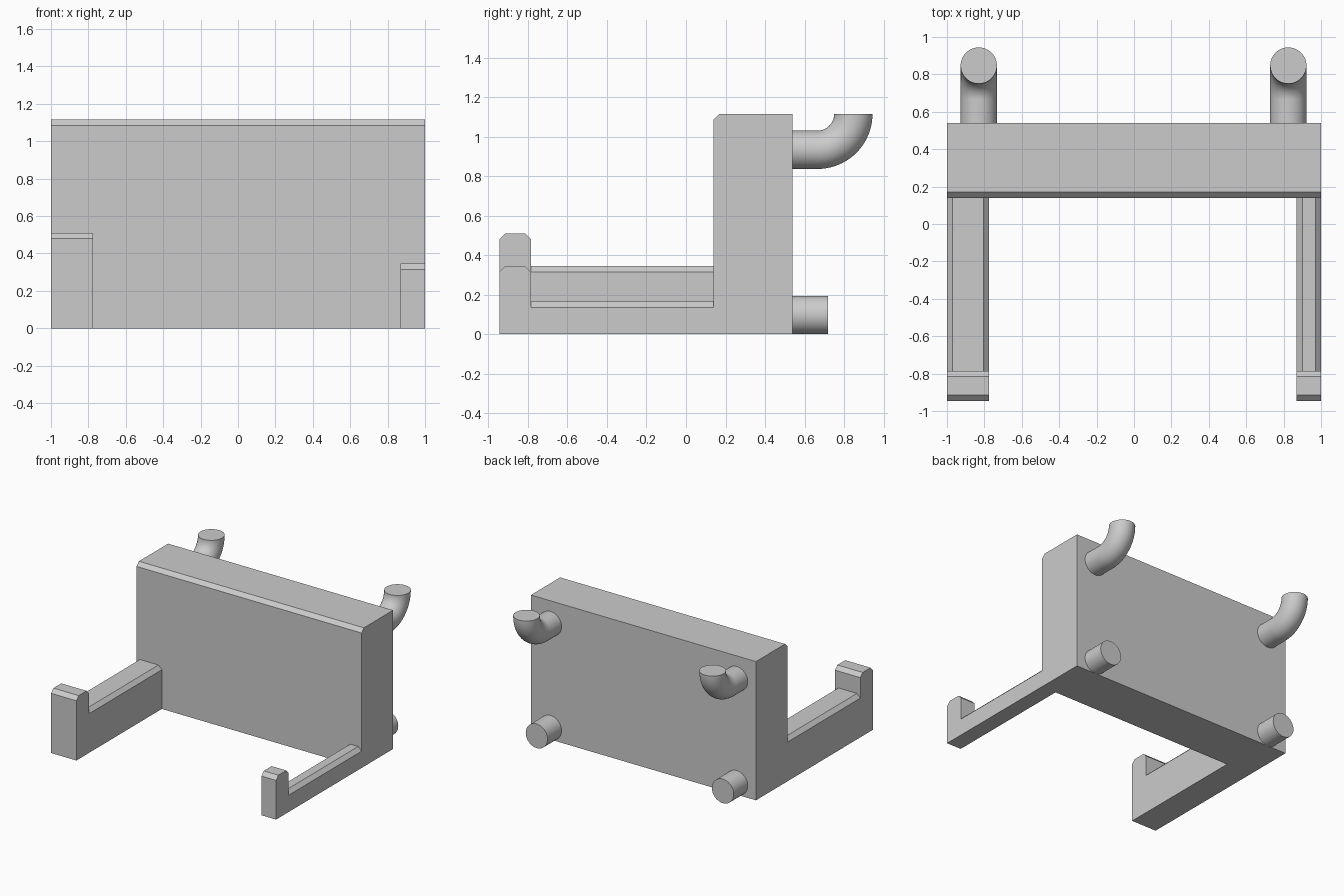
import bpy, bmesh
from math import pi
from mathutils import Matrix, Vector

cube = bpy.data.objects.get("Cube")
if cube:
    bpy.data.objects.remove(cube, do_unlink=True)

grey = bpy.data.materials.new("plain grey")
grey.use_nodes = True
GREY = (0.6, 0.6, 0.6, 1)
grey.diffuse_color = GREY
grey.node_tree.nodes["Principled BSDF"].inputs["Base Color"].default_value = GREY

CHAMFER = 0.03
FRONT, TIP_BACK, PANEL_FRONT, PANEL_BACK = -0.945, -0.785, 0.14, 0.54
HEIGHT = 1.115
RADIUS, BEND = 0.097, 0.182


def finish(name, bm, smooth=False):
    bmesh.ops.recalc_face_normals(bm, faces=bm.faces)
    mesh = bpy.data.meshes.new(name)
    bm.to_mesh(mesh)
    bm.free()
    mesh.materials.append(grey)
    obj = bpy.data.objects.new(name, mesh)
    bpy.context.collection.objects.link(obj)
    if smooth:
        bpy.ops.object.select_all(action='DESELECT')
        obj.select_set(True)
        bpy.context.view_layer.objects.active = obj
        bpy.ops.object.shade_smooth_by_angle(angle=pi / 5)
    return obj


def prism(name, points, direction):
    """Extrude a flat outline along a direction."""
    bm = bmesh.new()
    face = bm.faces.new([bm.verts.new(p) for p in points])
    new = bmesh.ops.extrude_face_region(bm, geom=[face], use_keep_orig=True)["geom"]
    moved = [g for g in new if isinstance(g, bmesh.types.BMVert)]
    bmesh.ops.translate(bm, verts=moved, vec=direction)
    return finish(name, bm)


def chamfered(a, b, top, c=CHAMFER):
    """Rectangle outline from the floor with both top corners cut."""
    return [(a, 0), (b, 0), (b, top - c), (b - c, top), (a + c, top), (a, top - c)]


def arm(side, x0, x1, top, tip_top):
    outline = [(x, TIP_BACK, z) for x, z in chamfered(x0, x1, top)]
    prism(side + "_arm", outline, (0, PANEL_FRONT - TIP_BACK, 0))
    outline = [(x0, y, z) for y, z in chamfered(FRONT, TIP_BACK, tip_top)]
    prism(side + "_arm_lip", outline, (x1 - x0, 0, 0))


def peg(name, x, z, length, hooked=False):
    """Round peg out of the panel back, optionally bending upward."""
    bm = bmesh.new()
    place = Matrix.Translation((x, PANEL_BACK, z)) @ Matrix.Rotation(pi / 2, 4, 'X')
    ring = bmesh.ops.create_circle(bm, segments=48, radius=RADIUS, matrix=place)["verts"]
    edges = list(bm.edges)
    new = bmesh.ops.extrude_edge_only(bm, edges=edges)["geom"]
    bmesh.ops.translate(bm, vec=(0, length, 0),
                        verts=[g for g in new if isinstance(g, bmesh.types.BMVert)])
    if hooked:
        end = [g for g in new if isinstance(g, bmesh.types.BMEdge)]
        bmesh.ops.spin(bm, geom=end, cent=Vector((x, PANEL_BACK + length, z + BEND)),
                       axis=(1, 0, 0), angle=pi / 2, steps=20)
        bmesh.ops.remove_doubles(bm, verts=bm.verts, dist=0.0005)
    bmesh.ops.holes_fill(bm, edges=[e for e in bm.edges if e.is_boundary], sides=0)
    finish(name, bm, smooth=True)


# Upright back panel with a cut front top edge
panel = [(PANEL_FRONT, 0), (PANEL_BACK, 0), (PANEL_BACK, HEIGHT),
         (PANEL_FRONT + CHAMFER, HEIGHT), (PANEL_FRONT, HEIGHT - CHAMFER)]
prism("back_panel", [(-1, y, z) for y, z in panel], (2, 0, 0))

# Two arms of different size, each ending in a raised lip
arm("right", -1, -0.775, 0.345, 0.51)
arm("left", 0.87, 1, 0.165, 0.345)

# Hooks and pegs on the back
for side, x in (("right", -0.83), ("left", 0.825)):
    peg(side + "_hook", x, HEIGHT - BEND, 0.125, hooked=True)
    peg(side + "_peg", x, RADIUS, 0.178)
